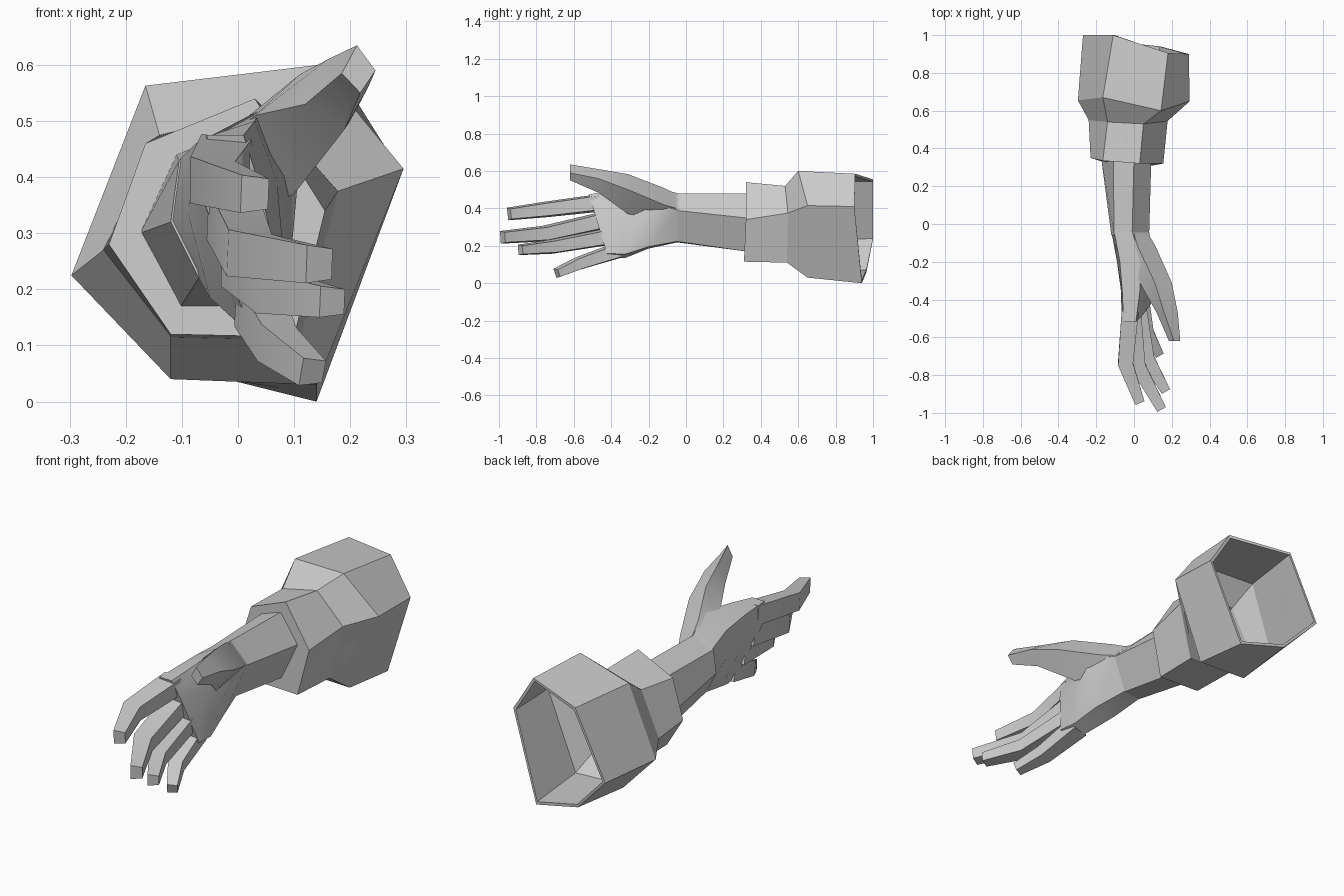
import bpy, bmesh
from mathutils import Vector


def loft(name, rings, smooth=None):
    """Skin a list of equal-sized point rings and cap both ends."""
    bm = bmesh.new()
    loops = [[bm.verts.new(p) for p in ring] for ring in rings]
    n = len(loops[0])
    for a, b in zip(loops, loops[1:]):
        for i in range(n):
            j = (i + 1) % n
            bm.faces.new((a[i], a[j], b[j], b[i]))
    bm.faces.new(loops[0])
    bm.faces.new(loops[-1])
    bmesh.ops.recalc_face_normals(bm, faces=bm.faces)
    me = bpy.data.meshes.new(name)
    bm.to_mesh(me)
    bm.free()
    ob = bpy.data.objects.new(name, me)
    bpy.context.collection.objects.link(ob)
    if smooth:
        bpy.ops.object.select_all(action='DESELECT')
        ob.select_set(True)
        bpy.context.view_layer.objects.active = ob
        bpy.ops.object.shade_smooth_by_angle(angle=smooth)
    return ob


def flat(y, pts, skew=0):
    """Cross-section in xz at depth y, optionally leaning with height."""
    return [(x, y + skew * (0.48 - z), z) for x, z in pts]


def shrink(ring, s, dy=0):
    c = sum((Vector(p) for p in ring), Vector()) / len(ring)
    return [(c.x + (x - c.x) * s, y + dy, c.z + (z - c.z) * s) for x, y, z in ring]


# Hollow six-sided sleeve with a flared back
cuff = [(-.23, .35, .28), (-.165, .335, .46), (.03, .32, .54),
        (.155, .32, .34), (.10, .31, .115), (-.12, .315, .12)]
neck = [(-.24, .55, .27), (-.14, .54, .475), (.05, .53, .52),
        (.178, .545, .375), (.11, .54, .11), (-.12, .55, .115)]
flare = [(-.297, .655, .225), (-.165, .67, .563), (.143, .60, .60),
         (.295, .65, .415), (.14, .65, .03), (-.12, .65, .04)]
back = [(-.27, 1.0, .235), (-.11, 1.0, .555), (.18, .905, .585),
        (.29, .90, .41), (.14, .94, .0), (-.10, .965, .06)]
loft("sleeve", [cuff, neck, flare, back, shrink(back, .95),
                shrink(flare, .95), shrink(neck, .94, .01), shrink(cuff, .92, .03)])

# Forearm
wrist = [(-.12, .32), (-.105, .43), (-.01, .48), (.08, .39), (.02, .225), (-.07, .22)]
loft("forearm", [
    flat(.36, [(-.175, .30), (-.11, .44), (0, .48), (.092, .345), (.01, .165), (-.105, .165)]),
    flat(-.06, wrist)])

# Palm, leaning so the little-finger side is shorter
loft("palm", [
    flat(-.04, wrist),
    flat(-.20, [(-.09, .34), (-.075, .46), (.04, .52), (.11, .43), (.06, .195), (-.05, .185)]),
    flat(-.36, [(-.07, .35), (-.062, .47), (.03, .50), (.07, .39), (.085, .155), (.005, .135)], .1),
    flat(-.52, [(-.065, .37), (-.055, .475), (.01, .475), (.04, .38), (.09, .16), (.02, .13)], .3)],
    0.8)

# Thumb
loft("thumb", [
    flat(-.05, [(-.05, .44), (.0, .475), (.075, .40), (.03, .34)]),
    flat(-.12, [(-.03, .46), (.02, .51), (.115, .42), (.04, .34)]),
    flat(-.31, [(.03, .51), (.11, .583), (.20, .50), (.10, .37)]),
    flat(-.47, [(.12, .53), (.16, .61), (.232, .56), (.19, .485)]),
    flat(-.62, [(.185, .585), (.212, .635), (.245, .59), (.218, .55)])], 0.8)


# Fingers: three stations each of (x, y, z, half height, half thickness)
def finger(name, stations):
    pts = [Vector(s[:3]) for s in stations]
    rings = []
    for i, (x, y, z, h, t) in enumerate(stations):
        d = (pts[min(i + 1, 2)] - pts[max(i - 1, 0)]).normalized()
        side = d.cross(Vector((0, 0, 1))).normalized()
        up = side.cross(d)
        rings.append([pts[i] + side * t * a + up * h * b
                      for a, b in ((-1, .8), (1, 1), (1, -1), (-1, -.8))])
    loft(name, rings, 0.8)


finger("index_finger", [(-.02, -.46, .43, .047, .045), (-.045, -.74, .395, .042, .04),
                        (.03, -.945, .37, .034, .026)])
finger("middle_finger", [(-.01, -.44, .335, .047, .045), (.02, -.75, .265, .042, .04),
                         (.145, -.98, .245, .034, .026)])
finger("ring_finger", [(.015, -.40, .25, .045, .045), (.07, -.71, .195, .038, .037),
                       (.168, -.885, .178, .028, .025)])
finger("little_finger", [(.035, -.36, .175, .043, .04), (.07, -.57, .105, .035, .033),
                         (.133, -.69, .053, .026, .023)])
